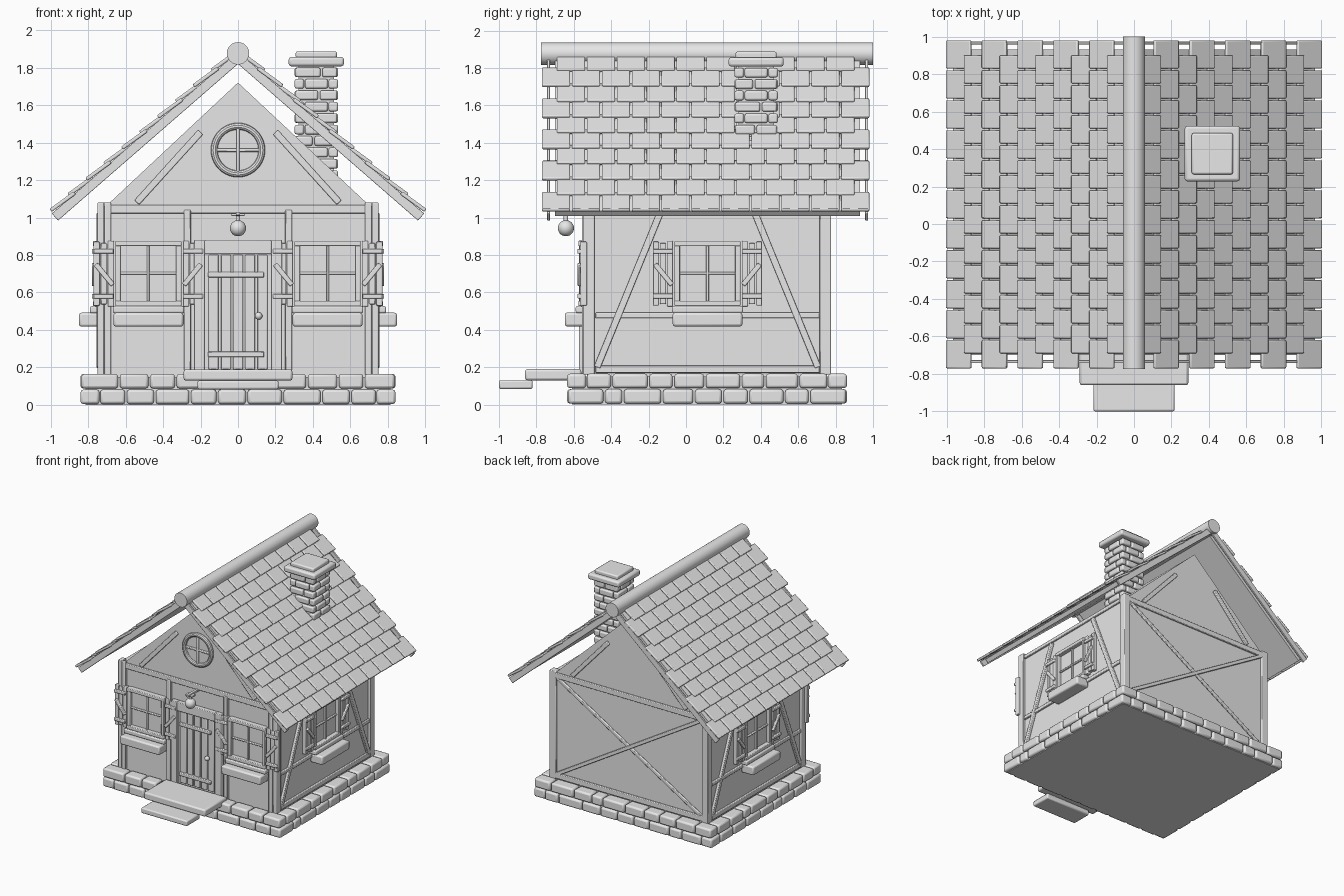
import bpy
import bmesh
import math
import random
from mathutils import Matrix, Vector

random.seed(4)
default_cube = bpy.data.objects.get("Cube")
if default_cube:
    bpy.data.objects.remove(default_cube, do_unlink=True)

clay = bpy.data.materials.new("light_grey_clay")
clay.use_nodes = True
clay.diffuse_color = (0.8, 0.8, 0.8, 1)
clay.node_tree.nodes["Principled BSDF"].inputs["Base Color"].default_value = clay.diffuse_color


# ---- helpers: every block is a unit cube placed by a matrix ----
def block(center, size, turn=0.0):
    spin = Matrix.Rotation(turn, 4, 'Y')
    return Matrix.Translation(center) @ spin @ Matrix.Diagonal((*size, 1))


def span(x, y, z):
    center = [(a + b) / 2 for a, b in (x, y, z)]
    return block(center, [abs(b - a) for a, b in (x, y, z)])


def bar(start, end, width, depth):
    """Timber lying on a wall plane, from (across, up) to (across, up)."""
    a, b = Vector(start), Vector(end)
    mid, run = (a + b) / 2, b - a
    return block((mid.x, -depth / 2, mid.y), (run.length, depth, width), -math.atan2(run.y, run.x))


def finish(name, bm, bevel=0.0, smooth=True):
    bmesh.ops.recalc_face_normals(bm, faces=bm.faces)
    mesh = bpy.data.meshes.new(name)
    bm.to_mesh(mesh)
    bm.free()
    mesh.materials.append(clay)
    obj = bpy.data.objects.new(name, mesh)
    bpy.context.collection.objects.link(obj)
    if bevel:
        mod = obj.modifiers.new("soft_edges", 'BEVEL')
        mod.width = bevel
        mod.segments = 2
    if smooth:
        bpy.ops.object.select_all(action='DESELECT')
        obj.select_set(True)
        bpy.context.view_layer.objects.active = obj
        bpy.ops.object.shade_smooth_by_angle(angle=math.radians(35))
    return obj


def blocks(name, matrices, frame=Matrix(), bevel=0.005):
    bm = bmesh.new()
    for m in matrices:
        bmesh.ops.create_cube(bm, size=1, matrix=frame @ m)
    return finish(name, bm, bevel)


def rod(name, center, radius, length, axis='Y', sides=24):
    bm = bmesh.new()
    turn = Matrix.Rotation(math.pi / 2, 4, 'X') if axis == 'Y' else Matrix()
    bmesh.ops.create_cone(bm, cap_ends=True, segments=sides, radius1=radius, radius2=radius,
                          depth=length, matrix=Matrix.Translation(center) @ turn)
    return finish(name, bm)


def ball(name, center, radius):
    bm = bmesh.new()
    bmesh.ops.create_uvsphere(bm, u_segments=20, v_segments=12, radius=radius,
                              matrix=Matrix.Translation(center))
    return finish(name, bm)


def course(center, half, z, depth, length, odd):
    """One ring of bricks round a rectangle; corners alternate per course."""
    out = []
    for axis in (0, 1):
        reach = half[axis] - (depth if odd == axis else 0)
        count = max(1, round(2 * reach / length))
        for side in (-1, 1):
            cuts = [-reach + 2 * reach * (i + (random.uniform(-.25, .25) if 0 < i < count else 0)) / count
                    for i in range(count + 1)]
            outer = side * half[1 - axis]
            for a, b in zip(cuts, cuts[1:]):
                r = [None, None]
                r[axis] = (center[axis] + a + .005, center[axis] + b - .005)
                r[1 - axis] = (center[1 - axis] + outer, center[1 - axis] + outer - side * depth)
                out.append(span(r[0], r[1], z))
    return out


# ---- wall frames: across = local x, outward = local -y ----
MID = 0.115
walls = {
    "front": Matrix.Translation((0, -.53, 0)),
    "left": Matrix.Translation((.73, MID, 0)) @ Matrix.Rotation(math.pi / 2, 4, 'Z'),
    "right": Matrix.Translation((-.73, MID, 0)) @ Matrix.Rotation(-math.pi / 2, 4, 'Z'),
    "back": Matrix.Translation((0, .755, 0)) @ Matrix.Rotation(math.pi, 4, 'Z'),
}

# ---- stone base and steps ----
blocks("base_slab", [span((-.815, .815), (-.61, .835), (0, .15))], bevel=0)
stones = []
for row in (0, 1):
    low = .005 + row * .083
    stones += course((0, .1125), (.84, .7475), (low, low + .077), .1, .17, row)
blocks("base_stones", stones, bevel=.014)
blocks("upper_step", [span((-.29, .29), (-.86, -.56), (.13, .19))], bevel=.012)
blocks("lower_step", [span((-.217, .217), (-1, -.82), (.083, .13))], bevel=.01)

# ---- plastered body with gables ----
bm = bmesh.new()
half_profile = [(.73, .14), (.73, 1.06), (.7, 1.065)]
outline = half_profile + [(0, 1.72)] + [(-x, z) for x, z in reversed(half_profile)]
face = bm.faces.new([bm.verts.new((x, -.53, z)) for x, z in outline])
moved = bmesh.ops.extrude_face_region(bm, geom=[face])["geom"]
bmesh.ops.translate(bm, vec=(0, 1.285, 0), verts=[v for v in moved if isinstance(v, bmesh.types.BMVert)])
finish("plaster_walls", bm, smooth=False)

# ---- timber framing ----
T = .02
front_beams = [bar((-.7, 1.045), (.7, 1.045), .045, T)]
back_beams = [bar((-.7, 1.045), (.7, 1.045), .045, T), bar((-.7, .19), (.7, .19), .045, T),
              bar((-.69, .2), (.69, 1.03), .03, T), bar((-.69, 1.03), (.69, .2), .03, T * .8)]
side_beams = [bar((-.6, z), (.6, z), w, T) for z, w in ((.19, .04), (.477, .03), (1.04, .03))]
for s in (-1, 1):
    front_beams += [bar((s * x, .16), (s * x, top), .036, T * 1.3) for x, top in ((.695, 1.08), (.27, 1.04))]
    brace = bar((s * .54, 1.08), (s * .2, 1.455), .035, T)
    front_beams.append(brace)
    back_beams.append(brace)
    side_beams.append(bar((s * .255, 1.02), (s * .59, .2), .035, T * 1.2))
blocks("front_beams", front_beams, walls["front"])
blocks("back_beams", back_beams, walls["back"])
for name in ("left", "right"):
    blocks(name + "_beams", side_beams, walls[name])
blocks("corner_posts", [span((s * .69 if y > 0 else s * .715, s * .75), (y, y + .06), (.16, 1.08))
                        for s in (-1, 1) for y in (-.55, .715)])


# ---- windows with shutters and planter ----
def window(name, frame):
    low, high, wide = .53, .875, .162
    middle = (low + high) / 2
    blocks(name + "_glass", [span((-wide, wide), (-.008, 0), (low, high))], frame, 0)
    parts = [bar((s * wide, low), (s * wide, high), .028, .04) for s in (-1, 1)]
    parts += [bar((-.176, z), (.176, z), .028, .045) for z in (low + .01, high - .014)]
    parts += [bar((0, low), (0, high), .014, .025), bar((-wide, middle), (wide, middle), .014, .022)]
    blocks(name + "_frame", parts, frame)
    blocks(name + "_sill", [span((-.19, .19), (-.06, 0), (.49, .527))], frame, .008)
    blocks(name + "_planter", [span((-.186, .186), (-.118, 0), (.418, .492))], frame, .012)
    planks = []
    for s in (-1, 1):
        for i, trim in enumerate((0, .012, .004)):
            x = s * (.2 + .038 * i)
            planks.append(bar((x, low - .005 + trim), (x, high - trim), .033, .035))
        planks += [bar((s * .185, z), (s * .292, z), .026, .05) for z in (.58, .82)]
        planks.append(bar((s * .19, .64), (s * .28, .75), .026, .05))
    blocks(name + "_shutters", planks, frame)


for label, wall, shift in (("front_left_window", "front", .478), ("front_right_window", "front", -.478),
                           ("left_window", "left", 0), ("right_window", "right", 0)):
    window(label, walls[wall] @ Matrix.Translation((shift, 0, 0)))

# ---- door ----
door_frame = [span((s * .178, s * .236), (-.042, 0), (.16, .88)) for s in (-1, 1)]
door_frame.append(span((-.178, .178), (-.042, 0), (.805, .88)))
blocks("door_frame", door_frame, walls["front"])
blocks("door_back", [span((-.178, .178), (-.012, 0), (.16, .806))], walls["front"], 0)
blocks("door_planks", [bar((i * .065, .19), (i * .065, .8), .054, .025) for i in range(-2, 3)], walls["front"])
blocks("door_rails", [bar((-.16, z), (.14, z), .028, .042) for z in (.27, .695)], walls["front"])
ball("door_knob", (.11, -.575, .475), .02)

# ---- round gable window ----
bpy.ops.mesh.primitive_torus_add(location=(0, -.54, 1.36), rotation=(math.pi / 2, 0, 0), major_segments=40,
                                 minor_segments=10, major_radius=.127, minor_radius=.018)
ring = bpy.context.object
ring.name = "round_window_ring"
ring.data.materials.append(clay)
bpy.ops.object.shade_smooth_by_angle()
rod("round_window_glass", (0, -.533, 1.36), .127, .008, sides=40)
blocks("round_window_bars", [bar((0, 1.24), (0, 1.48), .018, .022), bar((-.12, 1.36), (.12, 1.36), .018, .02)],
       walls["front"])

# ---- lantern ----
blocks("lantern_bracket", [span((-.012, .012), (-.69, -.53), (1.012, 1.03)),
                           span((-.035, .035), (-.665, -.62), (1.008, 1.022))], bevel=.003)
rod("lantern_stem", (0, -.642, .995), .012, .05, 'Z', 12)
ball("lantern_globe", (0, -.642, .943), .043)

# ---- roof: decks, barge boards, tiles, ridge ----
slope = math.atan(.87)
decks, barges, tiles = [], [], []
for s in (-1, 1):
    def sloped(x0, x1, y0, y1, thick):
        x = (x0 + x1) / 2
        return block((s * x, (y0 + y1) / 2, 1.8525 - .87 * x),
                     ((x1 - x0) / math.cos(slope), y1 - y0, thick), s * slope)
    decks.append(sloped(0, .955, -.7, .93, .036))
    barges += [sloped(0, .977, y, y + .016, .05) for y in (-.743, .958)]
    tilt, length = math.radians(36), .16
    for row in range(10):
        x = 1 - .0955 * row
        z = 1.908 - .87 * x
        odd = row % 2
        for i in range(11 - odd):
            y = -.775 + .16 * (i + .5 + odd / 2)
            center = (s * (x - math.cos(tilt) * length / 2), y, z + math.sin(tilt) * length / 2)
            tiles.append(block(center, (length, .15, .02), s * tilt))
blocks("roof_decks", decks, bevel=0)
blocks("barge_boards", barges, bevel=.003)
blocks("roof_tiles", tiles, bevel=.006)
rod("ridge_cap", (0, .1125, 1.876), .06, 1.775)

# ---- chimney ----
cx, cy = .418, .375
blocks("chimney_core", [block((cx, cy, 1.52), (.19, .19, .6))], bevel=0)
bricks = []
for row in range(10):
    low = 1.2 + row * .061
    bricks += course((cx, cy), (.116, .116), (low, low + .051), .05, .1, row % 2)
blocks("chimney_bricks", bricks, bevel=.01)
blocks("chimney_cap", [block((cx, cy, 1.832), (.295, .295, .05))], bevel=.014)
blocks("chimney_lid", [block((cx, cy, 1.868), (.22, .22, .038))], bevel=.01)
